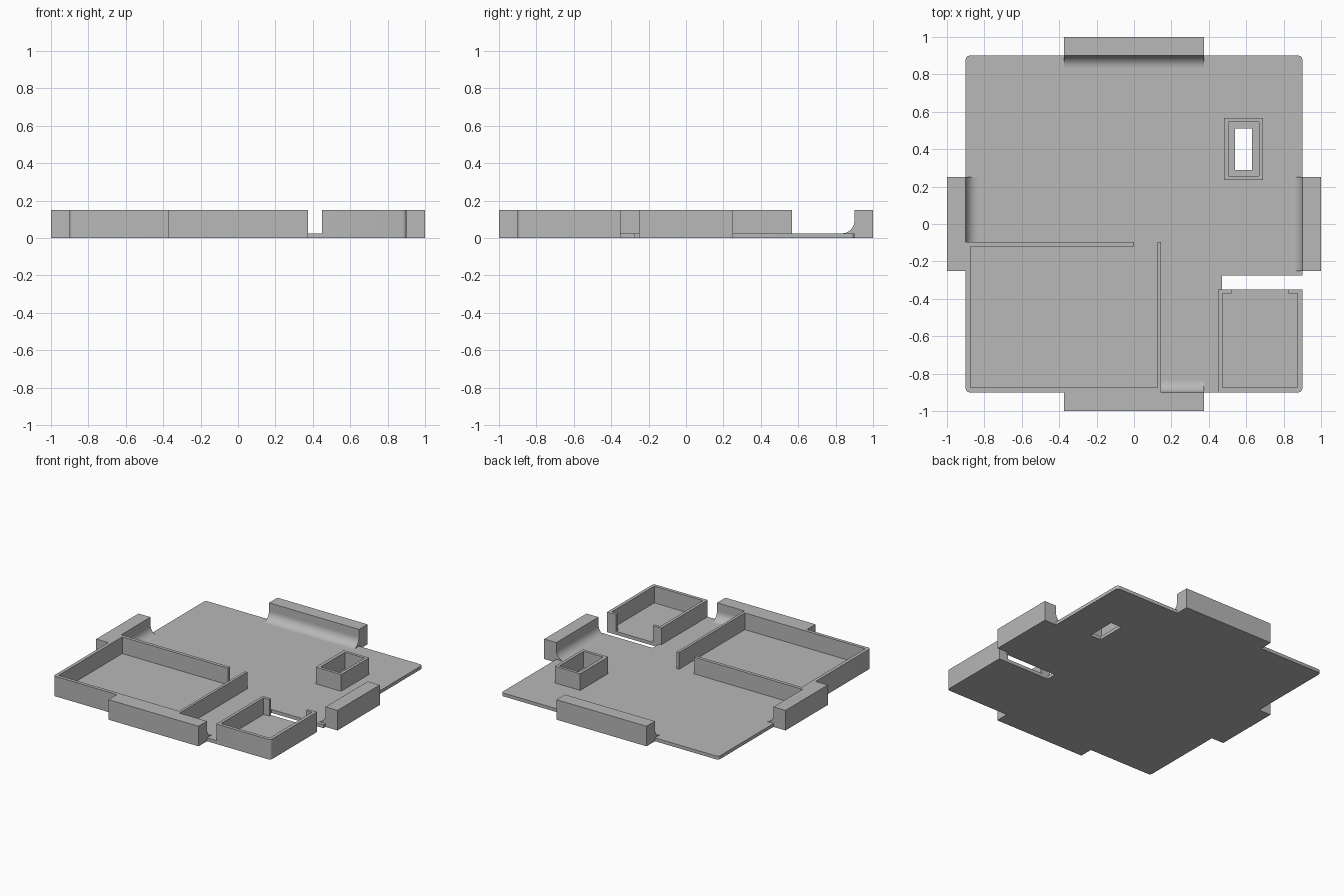
import bpy, bmesh, math
from mathutils import Matrix, Vector

cube = bpy.data.objects.get("Cube")
if cube:
    bpy.data.objects.remove(cube, do_unlink=True)

# Single flat grey
GREY = (0.48, 0.48, 0.48, 1)
mat = bpy.data.materials.new("plain grey")
mat.use_nodes = True
mat.diffuse_color = GREY
mat.node_tree.nodes["Principled BSDF"].inputs["Base Color"].default_value = GREY

HALF, FLOOR, TOP, WALL = 0.9, 0.025, 0.15, 0.025
IN = HALF - WALL
FILLET = 0.065


def rect(x0, x1, y0, y1):
    return [(x0, y0), (x1, y0), (x1, y1), (x0, y1)]


def rounded(points, r=0.02, steps=5):
    """Round only the outer corners of the floor square."""
    out = []
    for i, (x, y) in enumerate(points):
        if abs(x) != HALF or abs(y) != HALF:
            out.append((x, y))
            continue
        p = Vector((x, y))
        a = (Vector(points[i - 1]) - p).normalized() * r
        b = (Vector(points[(i + 1) % len(points)]) - p).normalized() * r
        for k in range(steps + 1):
            t = math.pi / 2 * k / steps
            out.append(tuple(p + a * (1 - math.sin(t)) + b * (1 - math.cos(t))))
    return out


def prism(name, loops, z0, z1, matrix=Matrix()):
    """Extrude an outline, with optional hole loops, from z0 to z1."""
    bm = bmesh.new()
    edges = []
    for loop in loops:
        vs = [bm.verts.new((x, y, z0)) for x, y in loop]
        edges += [bm.edges.new((vs[i - 1], vs[i])) for i in range(len(vs))]
    bmesh.ops.triangle_fill(bm, use_beauty=True, edges=edges, normal=(0, 0, 1))
    ext = bmesh.ops.extrude_face_region(bm, geom=bm.faces[:], use_keep_orig=True)
    moved = [g for g in ext["geom"] if isinstance(g, bmesh.types.BMVert)]
    bmesh.ops.translate(bm, verts=moved, vec=(0, 0, z1 - z0))
    bmesh.ops.recalc_face_normals(bm, faces=bm.faces[:])
    bm.transform(matrix)
    mesh = bpy.data.meshes.new(name)
    bm.to_mesh(mesh)
    bm.free()
    mesh.materials.append(mat)
    obj = bpy.data.objects.new(name, mesh)
    bpy.context.collection.objects.link(obj)
    bpy.ops.object.select_all(action='DESELECT')
    obj.select_set(True)
    bpy.context.view_layer.objects.active = obj
    bpy.ops.object.shade_smooth_by_angle(angle=math.radians(30))
    return obj


# Floor plate with a side slot and a shaft opening
floor = rounded([(-HALF, -HALF), (HALF, -HALF), (HALF, -0.35), (0.47, -0.35),
                 (0.47, -0.275), (HALF, -0.275), (HALF, HALF), (-HALF, HALF)])
prism("floor_plate", [floor, rect(0.54, 0.63, 0.29, 0.51)], 0, FLOOR)

# Large room: open at its inner corner
large = rounded([(-HALF, -HALF), (0.145, -HALF), (0.145, -0.095), (0.125, -0.095),
                 (0.125, -IN), (-IN, -IN), (-IN, -0.12), (0, -0.12),
                 (0, -0.095), (-HALF, -0.095)])
prism("large_room_walls", [large], FLOOR, TOP)

# Small room: doorway facing the slot
small = rounded([(0.45, -HALF), (HALF, -HALF), (HALF, -0.35), (0.825, -0.35),
                 (0.825, -0.372), (IN, -0.372), (IN, -IN), (0.472, -IN),
                 (0.472, -0.372), (0.52, -0.372), (0.52, -0.35), (0.45, -0.35)])
prism("small_room_walls", [small], FLOOR, TOP)

# Shaft box
prism("shaft_walls", [rect(0.48, 0.69, 0.235, 0.567), rect(0.505, 0.668, 0.257, 0.545)],
      FLOOR, TOP)

# Edge blocks with a concave fillet down to the floor
UPRIGHT = Matrix(((0, 0, 1, 0), (1, 0, 0, 0), (0, 1, 0, 0), (0, 0, 0, 1)))
arc = [(HALF - FILLET + FILLET * math.sin(t), FLOOR + FILLET * (1 - math.cos(t)))
       for t in (math.pi / 2 * k / 12 for k in range(13))]
cove = arc + [(HALF, FLOOR)]
for side, turn, half, start, end in (("back", 0, 0.373, -0.373, 0.373),
                                     ("front", 180, 0.373, -0.373, -0.145),
                                     ("right", 90, 0.25, -0.095, 0.25),
                                     ("left", -90, 0.25, -0.25, 0.25)):
    m = Matrix.Rotation(math.radians(turn), 4, 'Z') @ UPRIGHT
    prism(side + "_edge_block", [rect(HALF, 1, 0, TOP)], -half, half, m)
    prism(side + "_fillet", [cove], start, end, m)
